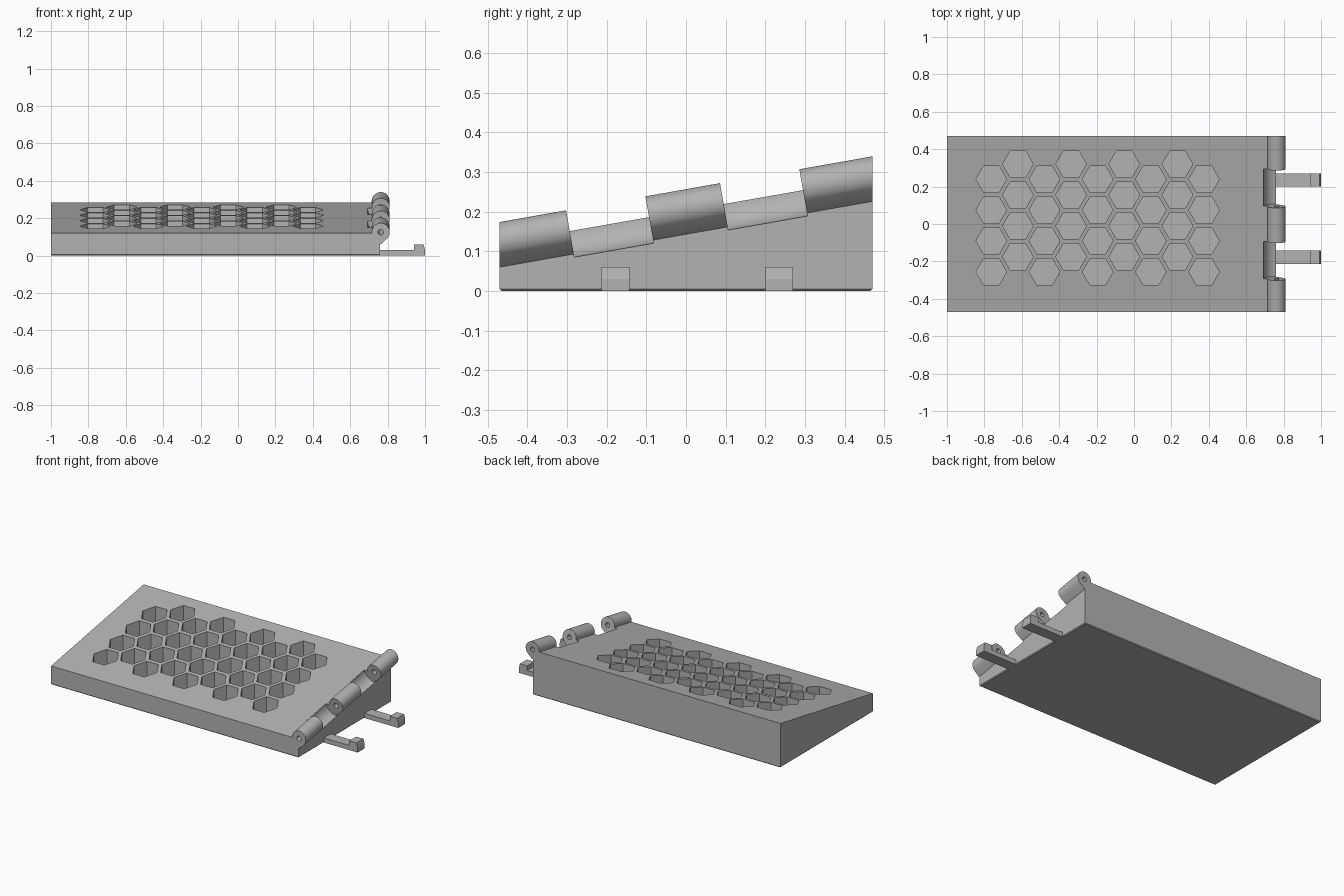
import bpy, bmesh
from math import sin, cos, radians, pi
from mathutils import Vector

cube = bpy.data.objects.get("Cube")
if cube:
    bpy.data.objects.remove(cube, do_unlink=True)

grey = bpy.data.materials.new("plain_grey")
grey.use_nodes = True
colour = (0.45, 0.45, 0.45, 1)
grey.diffuse_color = colour
grey.node_tree.nodes["Principled BSDF"].inputs["Base Color"].default_value = colour

HALF_Y, LEFT, WALL = 0.47, -1.0, 0.76
SLOPE = radians(10)
FRONT_H = 0.12
BACK_H = 0.285
PIN_X, PIN_Z = 0.763, 0.208      # hinge axis where y = 0
BARREL_R = 0.048


def loft(bm, ring_a, ring_b):
    """Closed solid between two matching rings."""
    a = [bm.verts.new(p) for p in ring_a]
    b = [bm.verts.new(p) for p in ring_b]
    n = len(a)
    bm.faces.new(a)
    bm.faces.new(b[::-1])
    for i in range(n):
        j = (i + 1) % n
        bm.faces.new((a[j], a[i], b[i], b[j]))


def finish(name, bm, smooth=False):
    bmesh.ops.recalc_face_normals(bm, faces=bm.faces)
    mesh = bpy.data.meshes.new(name)
    bm.to_mesh(mesh)
    bm.free()
    mesh.materials.append(grey)
    obj = bpy.data.objects.new(name, mesh)
    bpy.context.collection.objects.link(obj)
    return obj


def carve(obj, cutter):
    """Subtract the cutter and keep the resulting mesh."""
    mod = obj.modifiers.new("carve", 'BOOLEAN')
    mod.operation, mod.solver, mod.object = 'DIFFERENCE', 'EXACT', cutter
    dg = bpy.context.evaluated_depsgraph_get()
    mesh = bpy.data.meshes.new_from_object(obj.evaluated_get(dg))
    obj.modifiers.clear()
    obj.data = mesh


def circle(r, n=32):
    return [(r * cos(2 * pi * i / n), r * sin(2 * pi * i / n)) for i in range(n)]


def along_axis(profile, y, upright=False):
    """Place a profile across the sloping hinge axis; upright ends stay vertical."""
    ring = []
    for px, v in profile:
        u = (y + v * sin(SLOPE)) / cos(SLOPE) if upright else y / cos(SLOPE)
        ring.append(Vector((PIN_X + px, u * cos(SLOPE) - v * sin(SLOPE),
                            PIN_Z + u * sin(SLOPE) + v * cos(SLOPE))))
    return ring


def axis_solid(name, profile, spans):
    bm = bmesh.new()
    for y0, y1 in spans:
        loft(bm, along_axis(profile, y0, abs(y0) == HALF_Y),
             along_axis(profile, y1, abs(y1) == HALF_Y))
    return finish(name, bm)


# Wedge body with a fine chamfer round the base
bm = bmesh.new()
side = [(-HALF_Y, 0), (HALF_Y, 0), (HALF_Y, BACK_H), (-HALF_Y, FRONT_H)]
loft(bm, [(LEFT, y, z) for y, z in side], [(WALL, y, z) for y, z in side])
base_edges = [e for e in bm.edges if all(v.co.z < 0.001 for v in e.verts)]
bmesh.ops.bevel(bm, geom=base_edges, offset=0.005, segments=1, affect='EDGES')
body = finish("wedge_body", bm)

# Honeycomb pockets
bm = bmesh.new()
for col in range(9):
    for row in range(4):
        cx = -0.763 + col * 0.1422
        cy = 0.24 - row * 0.1652 + (col % 2) * 0.08
        hexagon = [(cx + x, cy + y) for x, y in circle(0.082, 6)]
        loft(bm, [(x, y, 0.01) for x, y in hexagon], [(x, y, 0.5) for x, y in hexagon])
pockets = finish("pocket_cutter", bm)

# Rounded recesses between the hinge barrels, and the pin hole
recesses = axis_solid("recess_cutter", circle(0.072, 48), [(-0.294, -0.094), (0.094, 0.294)])
pin = axis_solid("pin_cutter", circle(0.015, 20), [(-0.6, 0.6)])
for cutter in (pockets, recesses, pin):
    carve(body, cutter)

# Hinge barrels: round on top, tapering to the wall below
steps = 36
teardrop = [(BARREL_R * cos(a), BARREL_R * sin(a))
            for a in (radians(-40 + 260 * i / steps) for i in range(steps + 1))]
teardrop.append((0, -0.064))
barrels = []
for name, span in (("front_hinge_barrel", (-HALF_Y, -0.294)),
                   ("middle_hinge_barrel", (-0.094, 0.094)),
                   ("back_hinge_barrel", (0.294, HALF_Y))):
    barrel = axis_solid(name, teardrop, [span])
    carve(barrel, pin)
    barrels.append(barrel)

for cutter in (pockets, recesses, pin):
    bpy.data.objects.remove(cutter, do_unlink=True)

# Latch tabs with an upturned hook
hook = [(WALL - 0.02, 0), (1, 0), (1, 0.03), (0.992, 0.06),
        (0.94, 0.06), (0.94, 0.03), (WALL - 0.02, 0.03)]
for name, cy in (("front_latch_tab", -0.178), ("back_latch_tab", 0.235)):
    bm = bmesh.new()
    loft(bm, [(x, cy - 0.035, z) for x, z in hook], [(x, cy + 0.035, z) for x, z in hook])
    finish(name, bm)

# Smooth the round parts, keep the edges crisp
bpy.ops.object.select_all(action='DESELECT')
for obj in barrels + [body]:
    obj.select_set(True)
bpy.context.view_layer.objects.active = body
bpy.ops.object.shade_smooth_by_angle(angle=radians(30))
